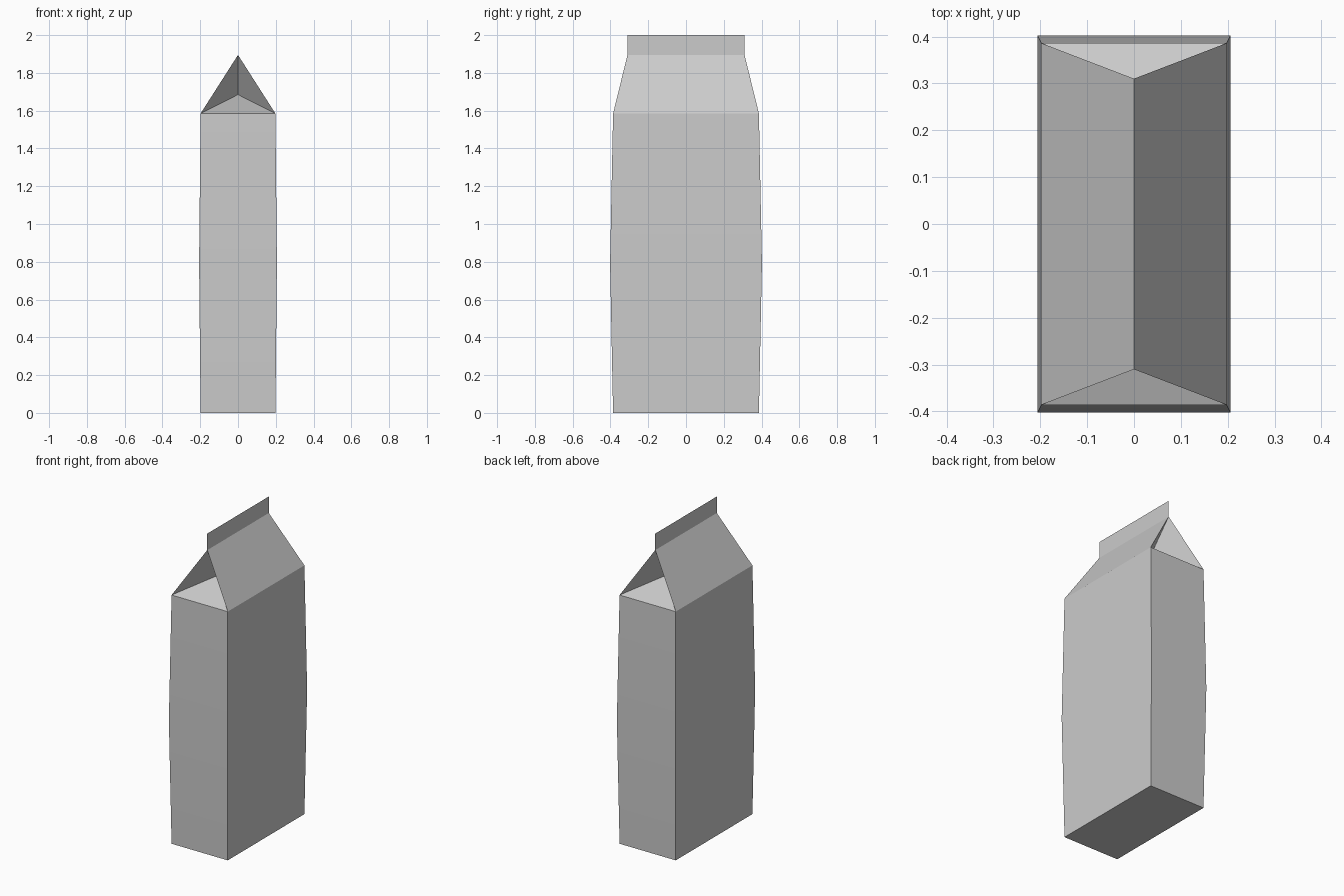
import bpy, bmesh, math

if "Cube" in bpy.data.objects:
    bpy.data.objects.remove(bpy.data.objects["Cube"])


def make_object(name, bm):
    bmesh.ops.recalc_face_normals(bm, faces=bm.faces)
    mesh = bpy.data.meshes.new(name)
    bm.to_mesh(mesh)
    bm.free()
    obj = bpy.data.objects.new(name, mesh)
    bpy.context.collection.objects.link(obj)
    return obj


EAVE, RIDGE, TOP = 1.585, 1.895, 2.0
RIDGE_Y = 0.31          # half length of the ridge and sealing fin
FOLD_Y, FOLD_Z = 0.13, 1.685   # innermost point of the tucked gussets

# Carton: slightly bulging box closed by a gable with tucked-in ends
bm = bmesh.new()
rings = []
for hx, hy, z in [(0.198, 0.386, 0), (0.206, 0.402, EAVE / 2), (0.198, 0.386, EAVE)]:
    rings.append([bm.verts.new((sx * hx, sy * hy, z))
                  for sx, sy in [(-1, -1), (1, -1), (1, 1), (-1, 1)]])
bm.faces.new(rings[0])
for lower, upper in zip(rings, rings[1:]):
    for i in range(4):
        j = (i + 1) % 4
        bm.faces.new((lower[i], lower[j], upper[j], upper[i]))

# Gable roof slopes and end gussets
front_left, front_right, back_right, back_left = rings[-1]
ridge_f = bm.verts.new((0, -RIDGE_Y, RIDGE))
ridge_b = bm.verts.new((0, RIDGE_Y, RIDGE))
bm.faces.new((front_right, back_right, ridge_b, ridge_f))
bm.faces.new((back_left, front_left, ridge_f, ridge_b))
for a, b, ridge, side in [(front_left, front_right, ridge_f, -1),
                          (back_right, back_left, ridge_b, 1)]:
    fold = bm.verts.new((0, side * FOLD_Y, FOLD_Z))
    bm.faces.new((a, b, fold))
    bm.faces.new((b, ridge, fold))
    bm.faces.new((ridge, a, fold))
carton = make_object("carton", bm)

# Smooth the gentle bulge while keeping the folds sharp
bpy.context.view_layer.objects.active = carton
carton.select_set(True)
bpy.ops.object.shade_smooth_by_angle(angle=math.radians(20))

# Sealing fin: flat paper strip standing on the ridge
bm = bmesh.new()
bm.faces.new([bm.verts.new((0, y, z)) for y, z in
              [(-RIDGE_Y, RIDGE), (RIDGE_Y, RIDGE), (RIDGE_Y, TOP), (-RIDGE_Y, TOP)]])
make_object("sealing_fin", bm)
